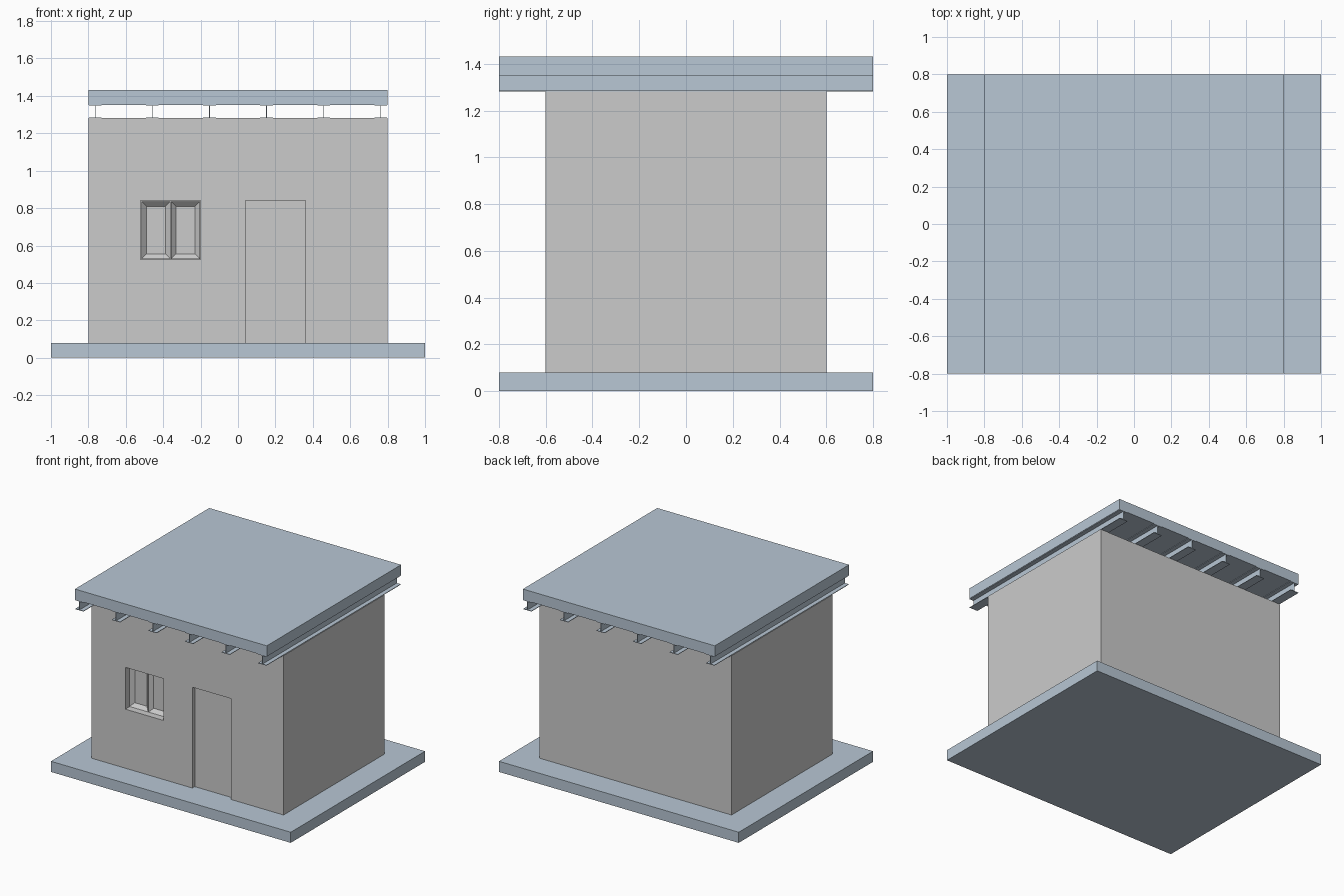
import bpy, bmesh

if "Cube" in bpy.data.objects:
    bpy.data.objects.remove(bpy.data.objects["Cube"])

slate = bpy.data.materials.new("slate")
slate.diffuse_color = (0.48, 0.57, 0.66, 1)
slate.use_nodes = True
slate.node_tree.nodes["Principled BSDF"].inputs["Base Color"].default_value = slate.diffuse_color


def mesh_object(name, bm, mat=None):
    bmesh.ops.recalc_face_normals(bm, faces=bm.faces)
    me = bpy.data.meshes.new(name)
    bm.to_mesh(me)
    bm.free()
    ob = bpy.data.objects.new(name, me)
    bpy.context.collection.objects.link(ob)
    if mat:
        me.materials.append(mat)
    return ob


def box_bm(lo, hi):
    bm = bmesh.new()
    bmesh.ops.create_cube(bm, size=1)
    for v in bm.verts:
        for i in range(3):
            v.co[i] = (lo[i] + hi[i]) / 2 + v.co[i] * (hi[i] - lo[i])
    return bm


def box(name, lo, hi, mat=None):
    return mesh_object(name, box_bm(lo, hi), mat)


# Base and roof slabs
box("base_slab", (-1, -0.8, 0), (1, 0.8, 0.08), slate)
box("roof_slab", (-0.8, -0.8, 1.352), (0.8, 0.8, 1.432), slate)

# Walls with door and window recesses
walls = box("walls", (-0.8, -0.6, 0.08), (0.8, 0.6, 1.281))
openings = {
    "door_cutter": ((0.04, -0.7, 0.0), (0.36, -0.52, 0.84)),
    "window_cutter": ((-0.52, -0.7, 0.525), (-0.20, -0.52, 0.84)),
}
for name, (lo, hi) in openings.items():
    cutter = box(name, lo, hi)
    cutter.hide_render = True
    cutter.hide_viewport = True
    cutter.display_type = 'WIRE'
    mod = walls.modifiers.new(name, 'BOOLEAN')
    mod.operation = 'DIFFERENCE'
    mod.solver = 'EXACT'
    mod.object = cutter

# Door leaf
box("door", (0.04, -0.572, 0.08), (0.36, -0.52, 0.84))

# Two window sashes with sunken panes
for side, x0 in (("left", -0.516), ("right", -0.358)):
    bm = box_bm((x0, -0.555, 0.529), (x0 + 0.154, -0.52, 0.836))
    bm.normal_update()
    front = min(bm.faces, key=lambda f: f.calc_center_median().y)
    bmesh.ops.inset_region(bm, faces=[front], thickness=0.037)
    for v in front.verts:
        v.co.y += 0.025
    mesh_object("window_sash_" + side, bm)

# I-beams under the roof: extruded profile
z0, z1, half, web, flange = 1.281, 1.352, 0.034, 0.002, 0.004
right = [(half, z0), (half, z0 + flange), (web, z0 + flange),
         (web, z1 - flange), (half, z1 - flange), (half, z1)]
profile = right + [(-x, z) for x, z in reversed(right)]
for i in range(6):
    cx = -0.763 + i * 0.3052
    bm = bmesh.new()
    face = bm.faces.new([bm.verts.new((cx + x, -0.8, z)) for x, z in profile])
    ext = bmesh.ops.extrude_face_region(bm, geom=[face], use_keep_orig=True)
    bmesh.ops.translate(bm, vec=(0, 1.6, 0), verts=[
        g for g in ext["geom"] if isinstance(g, bmesh.types.BMVert)])
    mesh_object(f"roof_beam_{i + 1}", bm, slate)
